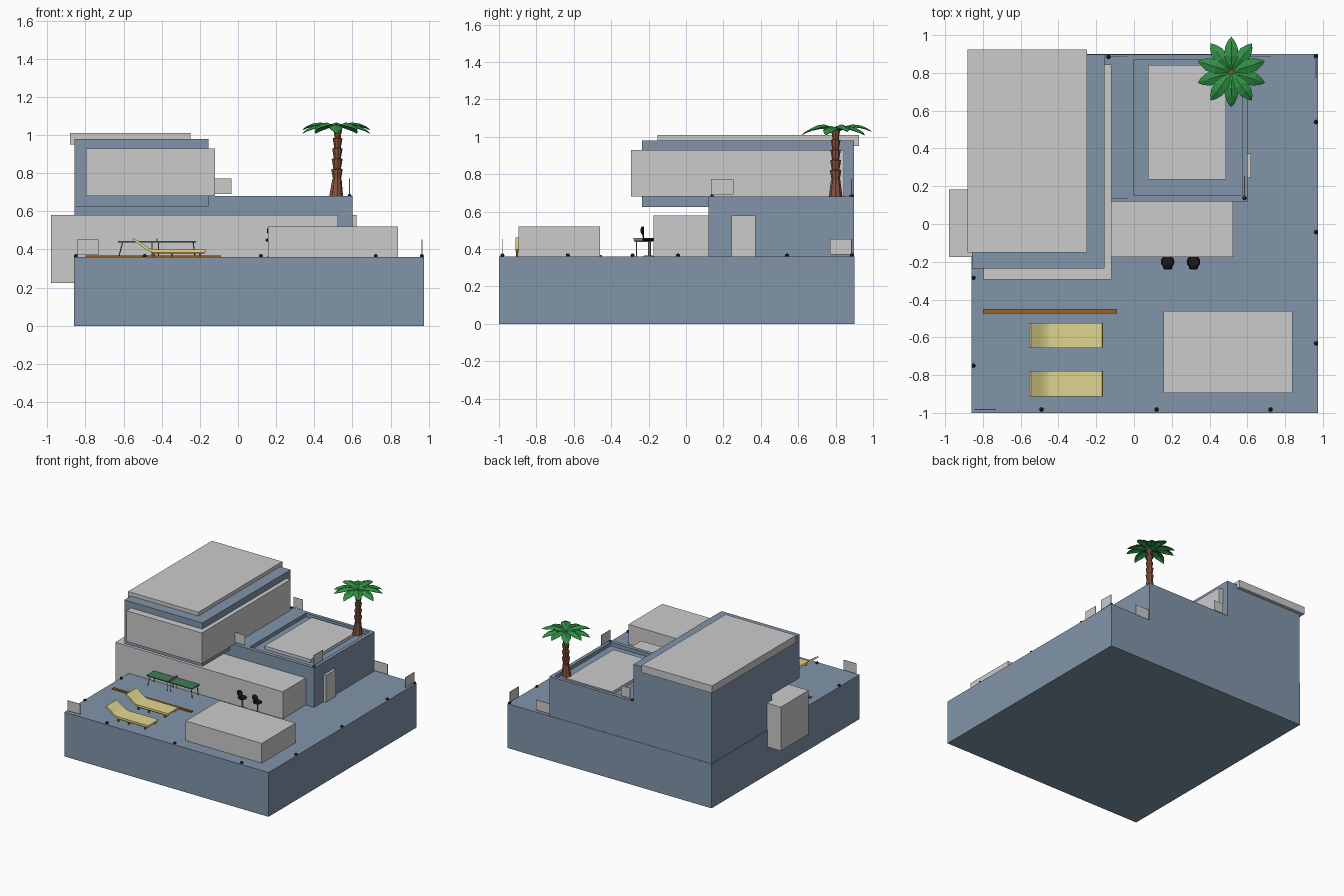
import bpy, bmesh, math
from mathutils import Vector

if "Cube" in bpy.data.objects:
    bpy.data.objects.remove(bpy.data.objects["Cube"])


def material(name, rgb):
    m = bpy.data.materials.new(name)
    m.diffuse_color = (*rgb, 1)
    m.use_nodes = True
    m.node_tree.nodes["Principled BSDF"].inputs["Base Color"].default_value = m.diffuse_color
    return m


WALL = material("wall_blue", (0.22, 0.30, 0.40))
WOOD = material("wood", (0.30, 0.12, 0.02))
CUSHION = material("cushion", (0.75, 0.68, 0.28))
BLACK = material("black", (0.01, 0.01, 0.01))
GREEN = material("table_green", (0.05, 0.2, 0.1))
BARK = material("bark", (0.25, 0.09, 0.05))
LEAF = material("leaf", (0.03, 0.28, 0.06))
METAL = material("metal", (0.25, 0.25, 0.27))


def finish(name, bm, mat=None):
    bmesh.ops.recalc_face_normals(bm, faces=bm.faces)
    me = bpy.data.meshes.new(name)
    bm.to_mesh(me)
    bm.free()
    ob = bpy.data.objects.new(name, me)
    bpy.context.collection.objects.link(ob)
    if mat:
        me.materials.append(mat)
    return ob


def box(name, x, y, z, mat=None):
    bm = bmesh.new()
    bmesh.ops.create_cube(bm, size=1)
    for v in bm.verts:
        v.co = [lo + (c + 0.5) * (hi - lo) for c, (lo, hi) in zip(v.co, (x, y, z))]
    return finish(name, bm, mat)


def lathe(name, rings, sides, mat, closed=True):
    """Stack rings given as (x, y, z, radius_x, radius_y)."""
    bm = bmesh.new()
    loops = [[bm.verts.new((x + rx * math.cos(2 * math.pi * i / sides),
                            y + ry * math.sin(2 * math.pi * i / sides), z))
              for i in range(sides)] for x, y, z, rx, ry in rings]
    for a, b in zip(loops, loops[1:]):
        for i in range(sides):
            j = (i + 1) % sides
            bm.faces.new((a[i], a[j], b[j], b[i]))
    if closed:
        bm.faces.new(loops[0][::-1])
        bm.faces.new(loops[-1])
    return finish(name, bm, mat)


def extrude_xz(name, pts, y0, y1, mat):
    bm = bmesh.new()
    f = bm.faces.new([bm.verts.new((x, y0, z)) for x, z in pts])
    r = bmesh.ops.extrude_face_region(bm, geom=[f])
    bmesh.ops.translate(bm, vec=(0, y1 - y0, 0),
                        verts=[g for g in r["geom"] if isinstance(g, bmesh.types.BMVert)])
    return finish(name, bm, mat)


def rod(name, a, b, r, mat, sides=6):
    a, b = Vector(a), Vector(b)
    bm = bmesh.new()
    bmesh.ops.create_cone(bm, cap_ends=True, segments=sides, radius1=r, radius2=r, depth=(b - a).length)
    ob = finish(name, bm, mat)
    ob.location = (a + b) / 2
    ob.rotation_euler = (b - a).to_track_quat('Z', 'Y').to_euler()
    return ob


# Main masses
box("ground_block", (-0.86, 0.975), (-1.0, 0.9), (0, 0.36), WALL)
lower = box("lower_house", (-0.857, 0.6), (0.12, 0.897), (0.355, 0.68), WALL)
box("upper_house", (-0.857, -0.155), (-0.235, 0.897), (0.625, 0.98), WALL)

# Sunken roof terrace
cut = box("terrace_cutter", (0.0, 0.572), (0.15, 0.87), (0.65, 0.8))
cut.hide_render = True
mod = lower.modifiers.new("terrace", 'BOOLEAN')
mod.object = cut
mod.solver = 'EXACT'
bpy.context.view_layer.objects.active = lower
bpy.ops.object.modifier_apply(modifier="terrace")
bpy.data.objects.remove(cut)

# Plain grey volumes
box("upper_window_band", (-0.797, -0.12), (-0.293, 0.845), (0.68, 0.93))
box("lower_window_band", (-0.98, 0.525), (-0.175, 0.183), (0.225, 0.58))
box("roof_slab", (-0.882, -0.25), (-0.152, 0.925), (0.95, 1.01))
box("terrace_floor", (0.073, 0.487), (0.235, 0.843), (0.645, 0.675))
box("pool_block", (0.157, 0.84), (-0.895, -0.46), (0.355, 0.52))
box("side_door", (0.59, 0.62), (0.243, 0.372), (0.36, 0.58))

# Thin railing panels
for i, (x, y, z) in enumerate([
        ((-0.12, -0.035), (0.883, 0.887), 0.69), ((-0.12, -0.033), (0.134, 0.138), 0.69),
        ((0.583, 0.587), (0.135, 0.255), 0.69), ((-0.845, -0.73), (-0.984, -0.98), 0.37),
        ((0.962, 0.966), (0.77, 0.885), 0.37), ((0.605, 0.725), (0.883, 0.887), 0.37)]):
    box(f"railing_panel_{i}", x, y, (z, z + 0.083))

# Railing clamps
for i, (x, y, z) in enumerate([
        (-0.85, -0.285, 0.365), (-0.85, -0.75, 0.365), (-0.49, -0.982, 0.365), (0.12, -0.982, 0.365),
        (0.722, -0.982, 0.365), (0.964, 0.888, 0.365), (0.964, 0.54, 0.365), (0.964, -0.043, 0.365),
        (0.964, -0.632, 0.365), (0.585, 0.138, 0.68), (-0.135, 0.885, 0.68)]):
    bm = bmesh.new()
    bmesh.ops.create_uvsphere(bm, u_segments=10, v_segments=6, radius=0.011)
    finish(f"railing_clamp_{i}", bm, BLACK).location = (x, y, z)

# Wooden strip and sun loungers
box("wood_strip", (-0.8, -0.09), (-0.473, -0.45), (0.355, 0.368), WOOD)
profile = [(-0.555, 0.453), (-0.545, 0.46), (-0.50, 0.43), (-0.465, 0.405), (-0.44, 0.4), (-0.17, 0.4),
           (-0.165, 0.394), (-0.17, 0.387), (-0.45, 0.387), (-0.475, 0.394), (-0.51, 0.42)]
for i, (y0, y1) in enumerate([(-0.657, -0.525), (-0.912, -0.778)]):
    ob = extrude_xz(f"lounger_{i}", profile, y0, y1, CUSHION)
    bpy.ops.object.select_all(action='DESELECT')
    ob.select_set(True)
    bpy.context.view_layer.objects.active = ob
    bpy.ops.object.shade_smooth_by_angle(angle=math.radians(40))
    for y in (y0 + 0.008, y1 - 0.008):
        box(f"lounger_rail_{i}", (-0.45, -0.175), (y - 0.005, y + 0.005), (0.38, 0.388), WOOD)
        for x in (-0.44, -0.345, -0.2):
            box(f"lounger_leg_{i}", (x - 0.005, x + 0.005), (y - 0.005, y + 0.005), (0.358, 0.383), WOOD)

# Games table with net and slim legs
box("games_table_top", (-0.63, -0.22), (-0.275, -0.18), (0.436, 0.444), GREEN)
box("games_table_net", (-0.427, -0.423), (-0.28, -0.175), (0.444, 0.458), METAL)
for y in (-0.265, -0.19):
    for x in (-0.45, -0.418):
        rod("table_leg", (x, y, 0.36), (x, y, 0.438), 0.003, METAL)
    for x, d in ((-0.625, 0.02), (-0.225, -0.01)):
        rod("table_end_leg", (x + d, y, 0.437), (x, y, 0.36), 0.003, METAL)

# Bar stools
for i, x in enumerate((0.178, 0.315)):
    y = -0.2
    lathe(f"stool_base_{i}", [(x, y, 0.36, 0.028, 0.028), (x, y, 0.366, 0.022, 0.022)], 16, METAL)
    rod(f"stool_post_{i}", (x, y, 0.362), (x, y, 0.45), 0.004, METAL, 8)
    lathe(f"stool_seat_{i}", [(x, y, 0.443, 0.028, 0.028), (x, y, 0.45, 0.036, 0.035),
                              (x, y, 0.458, 0.028, 0.028)], 16, BLACK)
    rod(f"stool_back_stem_{i}", (x, -0.225, 0.45), (x, -0.233, 0.49), 0.004, BLACK)
    lathe(f"stool_back_{i}", [(x, -0.23, 0.475, 0.014, 0.006), (x, -0.233, 0.487, 0.026, 0.009),
                              (x, -0.233, 0.508, 0.026, 0.009), (x, -0.231, 0.52, 0.014, 0.006)], 12, BLACK)

# Palm trunk: ringed segments flaring upward above a wide foot
rings = [(0.513, 0.8, 0.672, 0.038, 0.038), (0.518, 0.8, 0.77, 0.025, 0.025)]
n = 5
for k in range(n):
    z0, z1 = 0.77 + 0.054 * k, 0.77 + 0.054 * (k + 1)
    cx = 0.518 + 0.001 * k
    r = 0.031 - 0.0015 * k
    rings += [(cx, 0.8, z0, r - 0.009, r - 0.009), (cx, 0.8, z1 - 0.004, r, r)]
lathe("palm_trunk", rings, 9, BARK)

# Palm leaves: folded arching blades
stations = [(0.0, 0.006, 1.03), (0.04, 0.022, 1.055), (0.085, 0.036, 1.066),
            (0.13, 0.034, 1.06), (0.165, 0.018, 1.045), (0.187, 0.0, 1.028)]
bm = bmesh.new()
for k in range(10):
    a = math.radians(90 + 36 * k)
    u, w = Vector((math.cos(a), math.sin(a), 0)), Vector((-math.sin(a), math.cos(a), 0))
    drop = 0.1 if k % 2 else 0.0
    base = Vector((0.515, 0.805, 0))
    rows = []
    for r, h, z in stations:
        mid = base + u * r + Vector((0, 0, z - drop * r))
        rows.append([bm.verts.new(mid + w * (s * h) - Vector((0, 0, 0.35 * h * abs(s)))) for s in (-1, 0, 1)])
    for p, q in zip(rows, rows[1:]):
        for i in (0, 1):
            bm.faces.new((p[i], p[i + 1], q[i + 1], q[i]))
bmesh.ops.remove_doubles(bm, verts=bm.verts, dist=1e-5)
leaves = finish("palm_leaves", bm, LEAF)
leaves.modifiers.new("thickness", 'SOLIDIFY').thickness = 0.003
